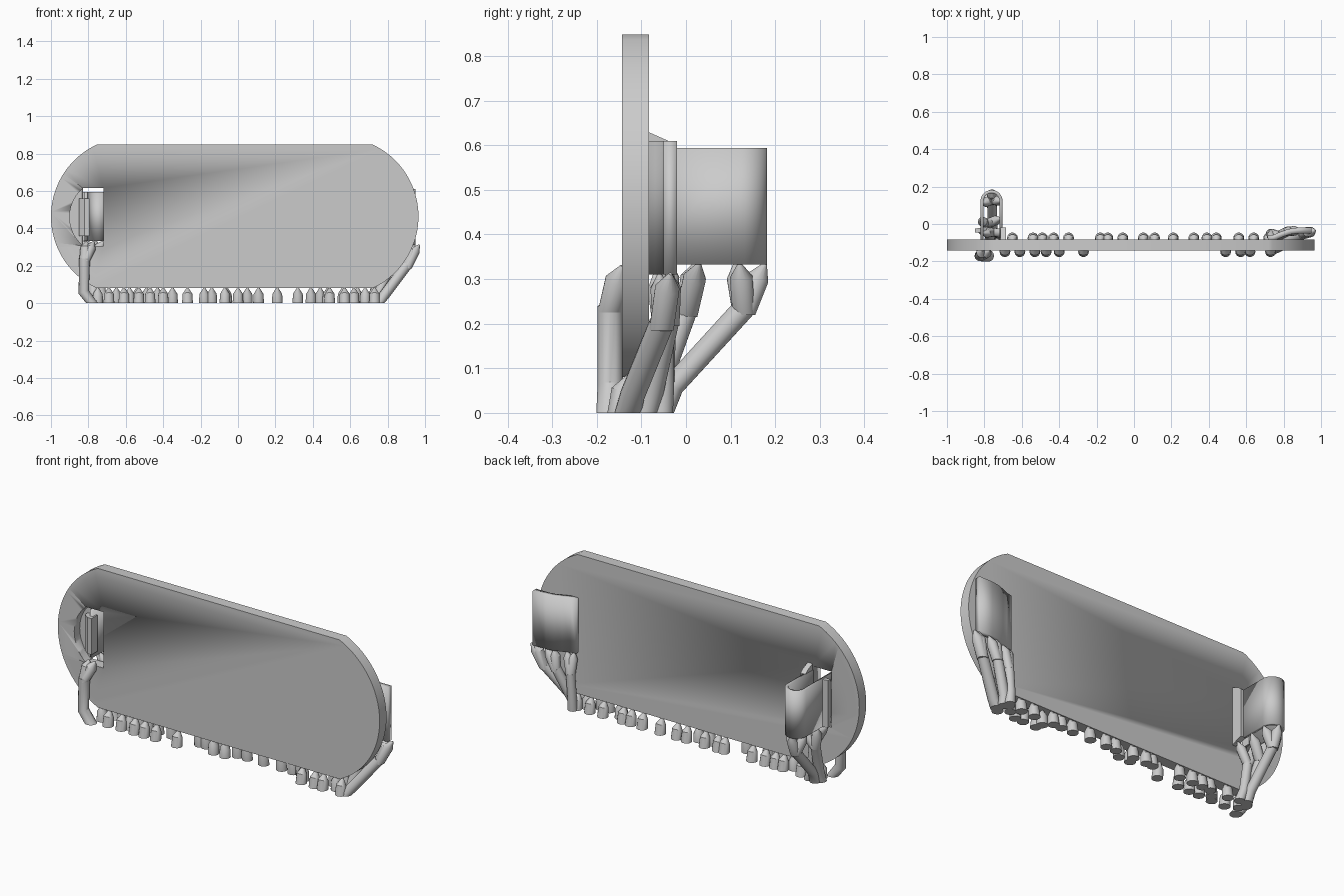
import bpy, bmesh, math
from mathutils import Vector, Quaternion

old = bpy.data.objects.get("Cube")
if old:
    bpy.data.objects.remove(old, do_unlink=True)

grey = bpy.data.materials.new("light grey")
grey.use_nodes = True
GREY = (0.6, 0.6, 0.6, 1)
grey.diffuse_color = GREY
grey.node_tree.nodes["Principled BSDF"].inputs["Base Color"].default_value = GREY


def finish(name, bm, smooth=True):
    bmesh.ops.recalc_face_normals(bm, faces=bm.faces[:])
    mesh = bpy.data.meshes.new(name)
    bm.to_mesh(mesh)
    bm.free()
    mesh.materials.append(grey)
    ob = bpy.data.objects.new(name, mesh)
    bpy.context.collection.objects.link(ob)
    bpy.ops.object.select_all(action='DESELECT')
    ob.select_set(True)
    bpy.context.view_layer.objects.active = ob
    if smooth:
        bpy.ops.object.shade_smooth_by_angle(angle=math.radians(35))
    return ob


def prism(name, outline, start, push):
    """Closed outline of points, pushed along a vector."""
    bm = bmesh.new()
    face = bm.faces.new([bm.verts.new(Vector(p) + Vector(start)) for p in outline])
    new = bmesh.ops.extrude_face_region(bm, geom=[face])["geom"]
    bmesh.ops.translate(bm, vec=push, verts=[v for v in new if isinstance(v, bmesh.types.BMVert)])
    return finish(name, bm)


def strap(name, path, thick, z0, z1):
    """Bent band: a plan path raised in z and thickened."""
    bm = bmesh.new()
    lo = [bm.verts.new((x, y, z0)) for x, y in path]
    hi = [bm.verts.new((x, y, z1)) for x, y in path]
    for i in range(len(path) - 1):
        bm.faces.new((lo[i], lo[i + 1], hi[i + 1], hi[i]))
    ob = finish(name, bm)
    mod = ob.modifiers.new("thickness", 'SOLIDIFY')
    mod.thickness, mod.offset, mod.use_even_offset = thick, 0, True
    return ob


def arc(cx, cz, r, a0, a1, n, sx=1):
    steps = [math.radians(a0 + (a1 - a0) * i / n) for i in range(n + 1)]
    return [(cx + sx * r * math.cos(a), cz + r * math.sin(a)) for a in steps]


def tube(bm, points, radii, sides=14):
    """Bent round post with a flat foot."""
    pts = [Vector(p) for p in points]
    rings = []
    for i, p in enumerate(pts):
        turn = Quaternion()
        if i:
            ahead = (pts[min(i + 1, len(pts) - 1)] - p).normalized()
            tangent = (p - pts[i - 1]).normalized() + ahead
            turn = Vector((0, 0, 1)).rotation_difference(tangent)
        rings.append([bm.verts.new(p + turn @ Vector((radii[i] * math.cos(k * math.tau / sides),
                                                      radii[i] * math.sin(k * math.tau / sides), 0)))
                      for k in range(sides)])
    for a, b in zip(rings, rings[1:]):
        for k in range(sides):
            j = (k + 1) % sides
            bm.faces.new((a[k], a[j], b[j], b[k]))
    bm.faces.new(rings[0][::-1])
    bm.faces.new(rings[-1])


def tree(name, foot, knee, fork, tips, r=0.026):
    """Post that branches to several pointed tips."""
    bm = bmesh.new()
    tube(bm, [foot, knee, fork], [r * 1.1, r, r])
    for tip in tips:
        f, t = Vector(fork), Vector(tip)
        neck = f.lerp(t, 0.65)
        neck.z = t.z - 0.032
        tube(bm, [f - Vector((0, 0, 0.015)), neck, t], [r, r, 0.004])
    return finish(name, bm)


# Main plate with bowed ends
R, MID = 0.4235, 0.464
BOW = math.degrees(math.asin(0.384 / R))
outline = arc(0.5415, MID, R, -BOW, BOW, 40) + arc(-0.5765, MID, R, 180 - BOW, 180 + BOW, 40)
plate = prism("plate", [(x, 0, z) for x, z in outline], (0, -0.143, 0), (0, 0.06, 0))

# Slot through the plate, with a shallow bowed recess beside it
slot = [(-0.83, 0.307), (-0.72, 0.307), (-0.72, 0.616), (-0.83, 0.616)]
bowed = arc(-0.70, 0.4615, 0.2, 130.5, 229.5, 20)
cutters = [prism("slot_cutter", [(x, 0, z) for x, z in slot], (0, -0.2, 0), (0, 0.2, 0)),
           prism("recess_cutter", [(x, 0, z) for x, z in bowed], (0, -0.2, 0), (0, 0.105, 0))]
for cutter in cutters:
    mod = plate.modifiers.new("cut", 'BOOLEAN')
    mod.operation, mod.solver, mod.object = 'DIFFERENCE', 'EXACT', cutter
    bpy.context.view_layer.objects.active = plate
    bpy.ops.object.modifier_apply(modifier=mod.name)
    bpy.data.objects.remove(cutter, do_unlink=True)

# Sprung U clip, rooted on the plate, with a free leg and catch
loop = [(-0.711, -0.09)] + arc(-0.7615, 0.1225, 0.0505, 0, 180, 20) + [(-0.812, -0.12)]
strap("u_clip", loop, 0.017, 0.333, 0.594)
prism("clip_catch", [(-0.85, -0.09, 0), (-0.85, -0.12, 0), (-0.82, -0.143, 0), (-0.795, -0.143, 0),
                     (-0.795, -0.09, 0)], (0, 0, 0.36), (0, 0, 0.20))
prism("clip_lever", [(-0.85, -0.045, 0), (-0.85, -0.025, 0), (-0.82, -0.02, 0), (-0.815, -0.045, 0)],
      (0, 0, 0.333), (0, 0, 0.261))
prism("clip_root", [(0, -0.085, 0.31), (0, -0.02, 0.333), (0, -0.02, 0.594), (0, -0.04, 0.61),
                    (0, -0.085, 0.63)], (-0.715, 0, 0), (0.03, 0, 0))

# Rear hook at the other end, standing clear of the plate
strap("rear_hook", [(0.715, -0.078), (0.75, -0.072), (0.79, -0.055), (0.83, -0.041),
                    (0.87, -0.035), (0.95, -0.035)], 0.03, 0.31, 0.61)

# Short posts under the plate: front, rear and middle rows
rows = {-0.148: [-0.69, -0.61, -0.53, -0.47, -0.40, -0.27, 0.49, 0.57, 0.62, 0.73],
        -0.075: [-0.65, -0.54, -0.49, -0.43, -0.35, -0.18, -0.14, -0.06, 0.05, 0.11,
                 0.21, 0.32, 0.39, 0.44, 0.56, 0.64, 0.72],
        -0.113: [-0.75, -0.58, -0.07, 0.0, 0.48, 0.68]}
for row, (y, xs) in zip(("front", "rear", "middle"), rows.items()):
    bm = bmesh.new()
    for x in xs:
        tip_y = -0.113 + (y + 0.113) * 0.45
        tube(bm, [(x, y, 0), (x, y * 0.7 + tip_y * 0.3, 0.05), (x, tip_y, 0.084)],
             [0.029, 0.026, 0.004])
    finish(row + "_posts", bm)

# Branching posts below the slot and the U clip
tree("slot_post", (-0.78, -0.17, 0), (-0.825, -0.17, 0.06), (-0.82, -0.17, 0.24),
     [(-0.81, -0.143, 0.33), (-0.77, -0.143, 0.33)], 0.029)
tree("clip_outer_post", (-0.75, -0.055, 0), (-0.755, -0.03, 0.06), (-0.76, 0.13, 0.235),
     [(-0.81, 0.11, 0.335), (-0.71, 0.12, 0.335), (-0.76, 0.178, 0.335)])
tree("clip_middle_post", (-0.77, -0.08, 0), (-0.77, -0.065, 0.05), (-0.79, 0.0, 0.23),
     [(-0.82, 0.02, 0.335), (-0.71, 0.03, 0.335)])
tree("clip_inner_post", (-0.71, -0.06, 0), (-0.73, -0.05, 0.06), (-0.75, -0.045, 0.22),
     [(-0.81, -0.05, 0.335), (-0.84, -0.035, 0.335), (-0.69, -0.05, 0.315)], 0.024)

# Branching posts below the rear hook
tree("hook_outer_post", (0.75, -0.13, 0), (0.78, -0.12, 0.04), (0.90, -0.055, 0.2),
     [(0.945, -0.035, 0.312), (0.97, -0.035, 0.312)], 0.028)
tree("hook_middle_post", (0.74, -0.09, 0), (0.75, -0.075, 0.05), (0.82, -0.04, 0.21),
     [(0.83, -0.04, 0.312), (0.88, -0.035, 0.312)])
tree("hook_inner_post", (0.73, -0.055, 0), (0.73, -0.05, 0.06), (0.74, -0.05, 0.2),
     [(0.73, -0.07, 0.312), (0.77, -0.06, 0.312)], 0.024)
